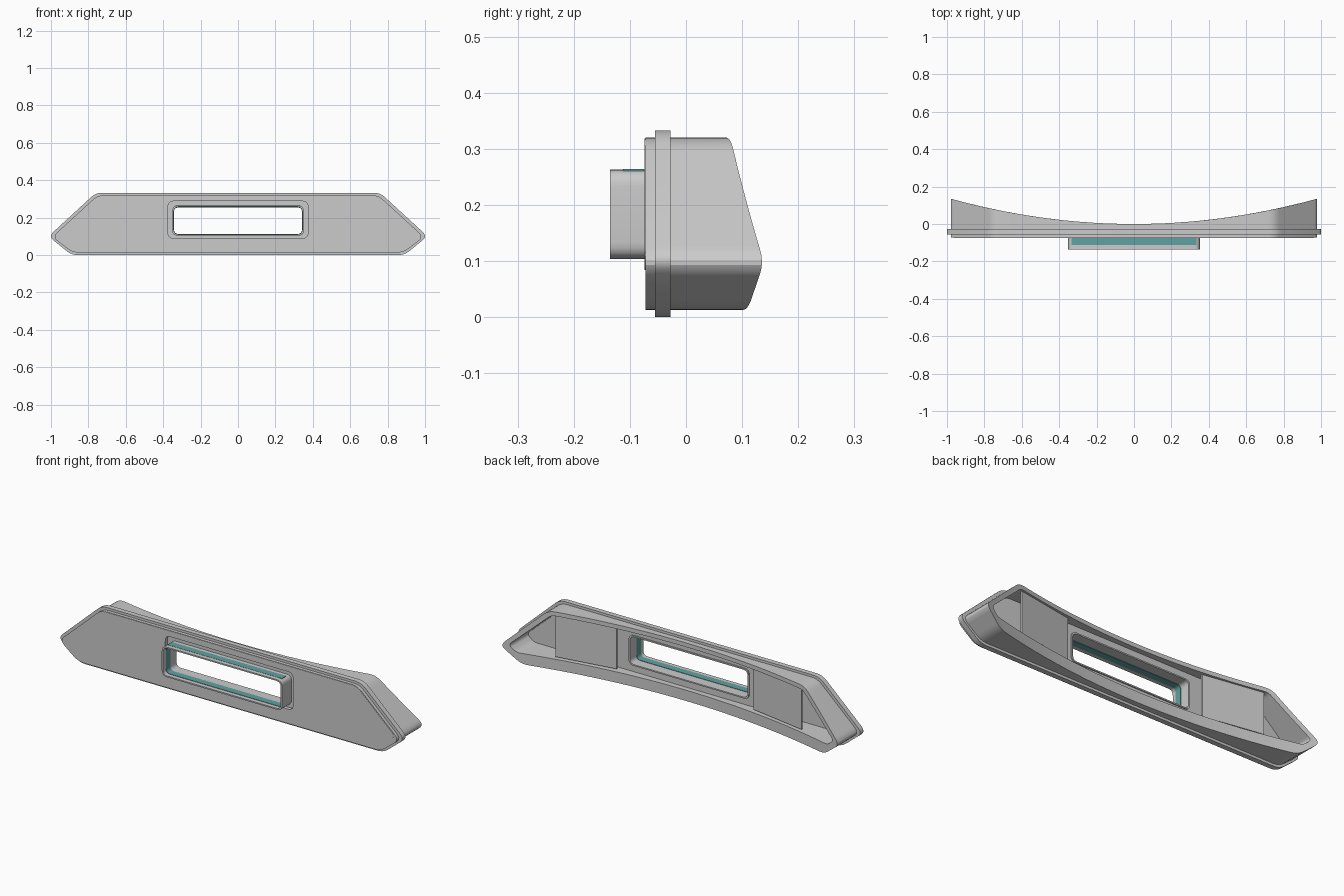
import bpy, bmesh, math
from mathutils import Vector

if "Cube" in bpy.data.objects:
    bpy.data.objects.remove(bpy.data.objects["Cube"])


def rounded(pts, r, edge_n=1, arc_n=5):
    """Closed (x, z) outline with filleted corners and subdivided edges."""
    pts = [Vector(p) for p in pts]
    arcs = []
    for i, p in enumerate(pts):
        a, b = (pts[i - 1] - p).normalized(), (pts[(i + 1) % len(pts)] - p).normalized()
        s, e = p + a * r, p + b * r
        arcs.append([(1 - t) ** 2 * s + 2 * t * (1 - t) * p + t * t * e
                     for t in (k / arc_n for k in range(arc_n + 1))])
    out = []
    for i, arc in enumerate(arcs):
        nxt = arcs[(i + 1) % len(arcs)][0]
        out += arc + [arc[-1].lerp(nxt, k / edge_n) for k in range(1, edge_n)]
    return out


def hexagon(tip, tip_z, top, top_z, bot, bot_z):
    return [(-bot, bot_z), (bot, bot_z), (tip, tip_z), (top, top_z), (-top, top_z), (-tip, tip_z)]


def rect(x, z0, z1):
    return [(-x, z0), (x, z0), (x, z1), (-x, z1)]


def mesh_object(name, bm):
    bmesh.ops.recalc_face_normals(bm, faces=bm.faces)
    me = bpy.data.meshes.new(name)
    bm.to_mesh(me)
    bm.free()
    ob = bpy.data.objects.new(name, me)
    bpy.context.collection.objects.link(ob)
    bpy.ops.object.select_all(action='DESELECT')
    ob.select_set(True)
    bpy.context.view_layer.objects.active = ob
    bpy.ops.object.shade_smooth_by_angle(angle=math.radians(25))
    return ob


def ring(name, outer, inner, front, back):
    """Solid band between two matching outlines; front/back give y from x."""
    bm = bmesh.new()
    loops = [[bm.verts.new((p.x, f(p.x), p.y)) for p in o]
             for o, f in ((outer, front), (outer, back), (inner, back), (inner, front))]
    n = len(outer)
    for k in range(4):
        a, b = loops[k], loops[(k + 1) % 4]
        for i in range(n):
            j = (i + 1) % n
            bm.faces.new((a[i], a[j], b[j], b[i]))
    return mesh_object(name, bm)


def plate(name, outer, hole, y0, y1):
    """Flat plate with a window opening."""
    bm = bmesh.new()
    edges = []
    for o in (outer, hole):
        vs = [bm.verts.new((p.x, y0, p.y)) for p in o]
        edges += [bm.edges.new((vs[i - 1], vs[i])) for i in range(len(vs))]
    bmesh.ops.triangle_fill(bm, edges=edges, use_beauty=True, use_dissolve=False)
    geo = bmesh.ops.extrude_face_region(bm, geom=bm.faces[:], use_keep_orig=True)
    moved = [v for v in geo['geom'] if isinstance(v, bmesh.types.BMVert)]
    bmesh.ops.translate(bm, verts=moved, vec=(0, y1 - y0, 0))
    return mesh_object(name, bm)


def box(name, x0, x1, y0, y1, z0, z1, slope=0.0):
    bm = bmesh.new()
    bmesh.ops.create_cube(bm, size=1)
    for v in bm.verts:
        x = x0 + (v.co.x + 0.5) * (x1 - x0)
        v.co = (x, y0 + (v.co.y + 0.5) * (y1 - y0) + slope * (abs(x) - min(abs(x0), abs(x1))),
                z0 + (v.co.z + 0.5) * (z1 - z0))
    return mesh_object(name, bm)


teal = bpy.data.materials.new("teal")
teal.diffuse_color = (0.12, 0.36, 0.36, 1)
teal.use_nodes = True
teal.node_tree.nodes["Principled BSDF"].inputs["Base Color"].default_value = teal.diffuse_color

curve = lambda x: 0.141 * x * x
flange_back = -0.028
window = rounded(rect(0.348, 0.107, 0.261), 0.03)
recess = rounded(rect(0.374, 0.09, 0.288), 0.03)

# Flange and front face, the face with a shallow recess around the window
plate("flange", rounded(hexagon(1.013, 0.1, 0.76, 0.333, 0.89, 0.0), 0.035), window, -0.055, flange_back)
body = hexagon(0.993, 0.097, 0.75, 0.32, 0.885, 0.013)
plate("front_face", rounded(body, 0.035), recess, -0.0725, -0.055)
plate("front_panel", rounded(hexagon(0.972, 0.112, 0.748, 0.318, 0.935, 0.084), 0.025), recess, -0.074, -0.0725)

# Hollow rear shell with its back edge cut to a curve and a deep lower ledge
ring("rear_shell", rounded(body, 0.035, 24),
     rounded(hexagon(0.95, 0.105, 0.735, 0.298, 0.91, 0.07), 0.02, 24),
     lambda x: flange_back, curve)

# Window frame through the body, with a coloured lining
ring("window_frame", rounded(rect(0.352, 0.104, 0.263), 0.03), rounded(rect(0.344, 0.111, 0.256), 0.026),
     lambda x: -0.135, lambda x: -0.022)
lining = ring("window_lining", rounded(rect(0.345, 0.110, 0.257), 0.026),
              rounded(rect(0.342, 0.113, 0.254), 0.024), lambda x: -0.112, lambda x: -0.076)
lining.data.materials.append(teal)
strip = box("upper_strip", -0.335, 0.335, -0.112, -0.076, 0.258, 0.264)
strip.data.materials.append(teal)

# Angled backing pads
for side in (-1, 1):
    box("backing_pad", *sorted((side * 0.40, side * 0.72)), 0.0, 0.008, 0.078, 0.297, slope=0.17)
